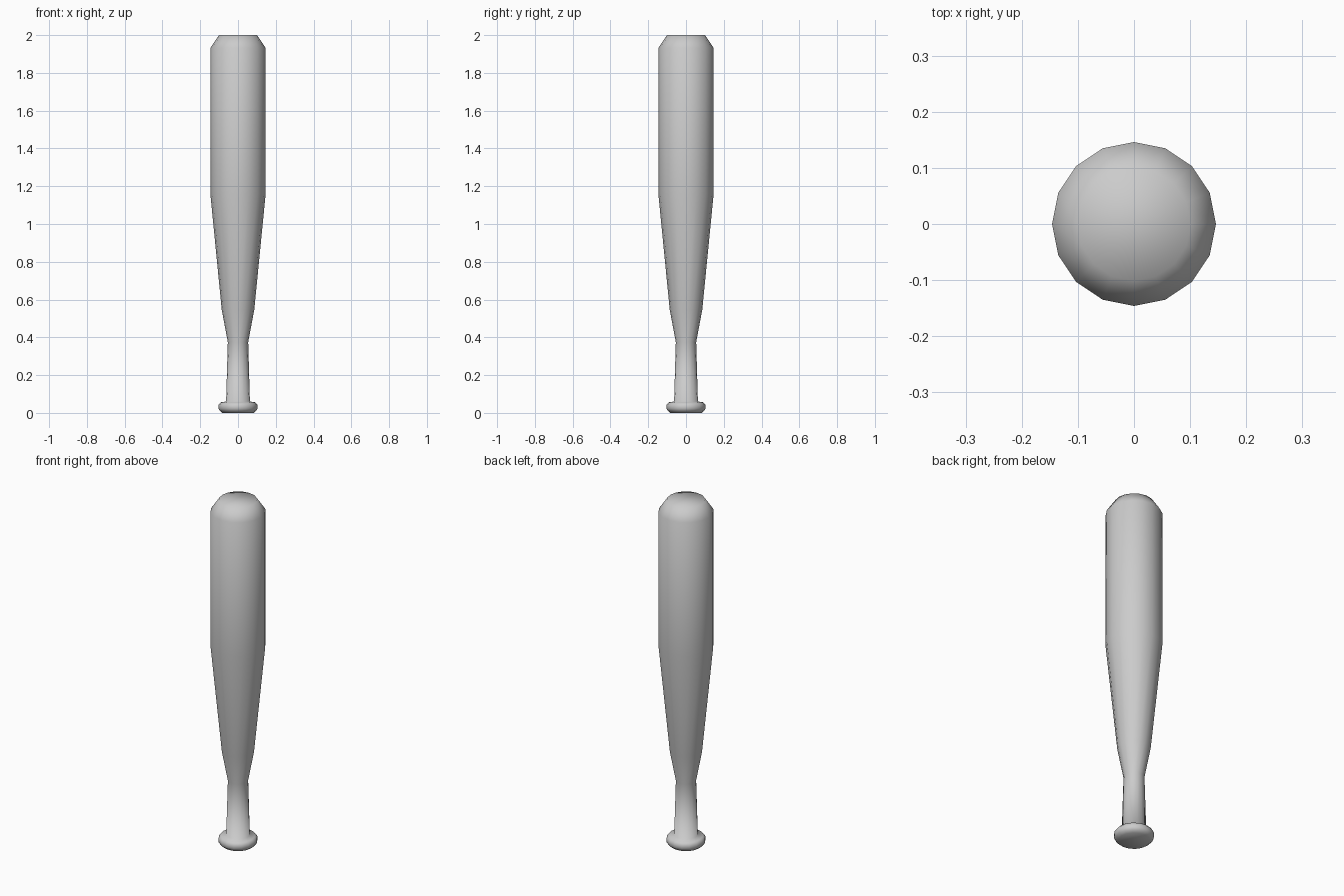
import bpy, bmesh
from math import cos, sin, tau

if "Cube" in bpy.data.objects:
    bpy.data.objects.remove(bpy.data.objects["Cube"])

SIDES = 16


def lathe(name, profile):
    """Revolve (radius, z) points around z, with flat end caps and smooth shading."""
    bm = bmesh.new()
    rings = [[bm.verts.new((r * cos(tau * i / SIDES), r * sin(tau * i / SIDES), z))
              for i in range(SIDES)] for r, z in profile]
    for low, high in zip(rings, rings[1:]):
        for i in range(SIDES):
            j = (i + 1) % SIDES
            bm.faces.new((low[i], low[j], high[j], high[i]))
    bm.faces.new(rings[0][::-1])
    bm.faces.new(rings[-1])
    for f in bm.faces:
        f.smooth = True
    mesh = bpy.data.meshes.new(name)
    bm.to_mesh(mesh)
    bm.free()
    obj = bpy.data.objects.new(name, mesh)
    bpy.context.collection.objects.link(obj)
    return obj


# One turned piece: end knob, handle, taper, barrel, bevelled tip
lathe("bat", [
    (0.083, 0.0), (0.097, 0.012), (0.103, 0.022), (0.103, 0.042), (0.091, 0.056),
    (0.063, 0.06),
    (0.054, 0.375),
    (0.086, 0.545),
    (0.146, 1.155),
    (0.146, 1.933),
    (0.101, 2.0),
])
